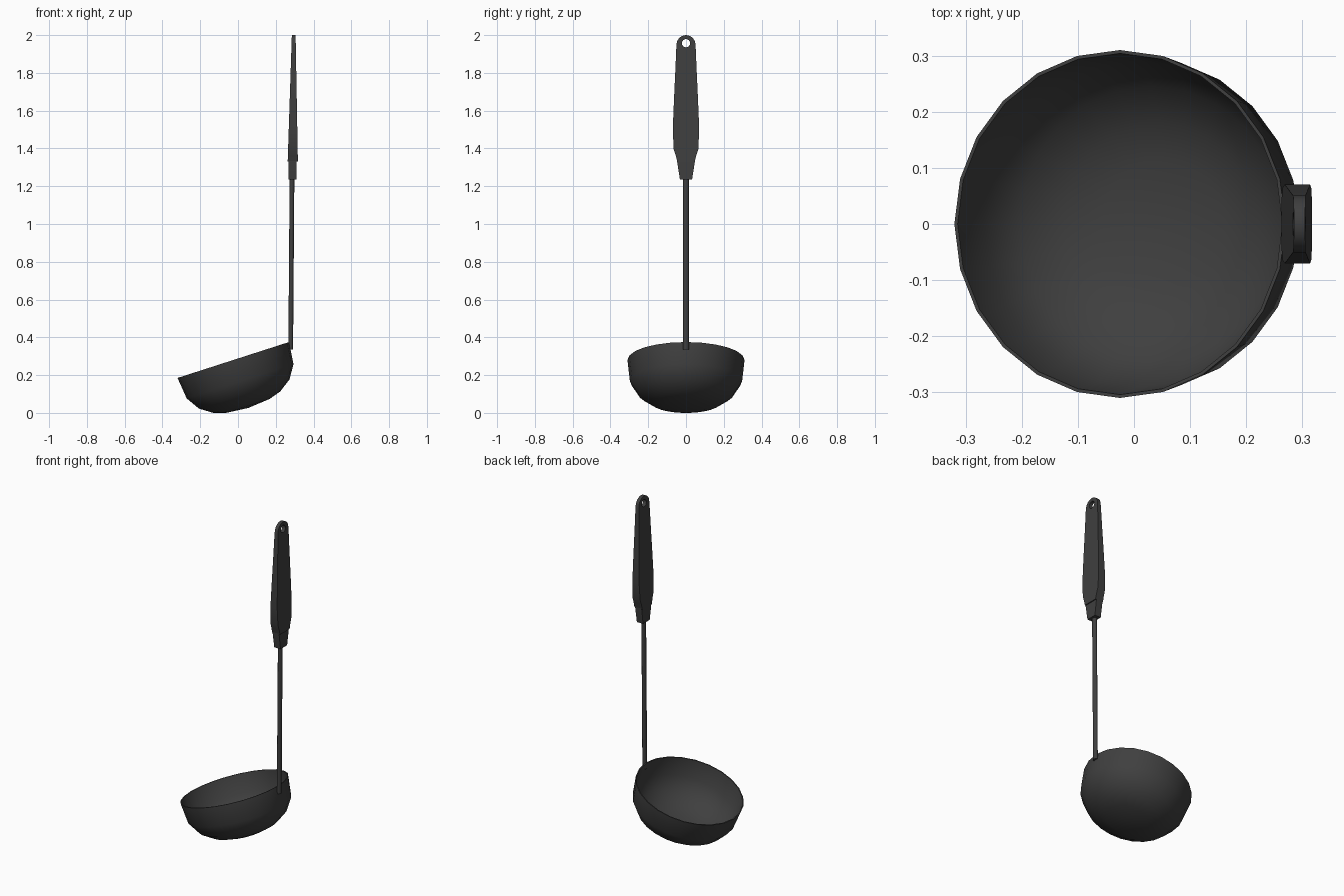
import bpy, bmesh
from math import sin, cos, pi, atan2, radians
from mathutils import Vector, Matrix

cube = bpy.data.objects.get("Cube")
if cube:
    bpy.data.objects.remove(cube)

COLOUR = (0.05, 0.05, 0.05, 1)
dark = bpy.data.materials.new("charcoal")
dark.use_nodes = True
dark.diffuse_color = COLOUR
dark.node_tree.nodes["Principled BSDF"].inputs["Base Color"].default_value = COLOUR


def finish(bm, name, angle):
    bmesh.ops.recalc_face_normals(bm, faces=bm.faces)
    mesh = bpy.data.meshes.new(name)
    bm.to_mesh(mesh)
    bm.free()
    obj = bpy.data.objects.new(name, mesh)
    bpy.context.collection.objects.link(obj)
    mesh.materials.append(dark)
    bpy.ops.object.select_all(action="DESELECT")
    obj.select_set(True)
    bpy.context.view_layer.objects.active = obj
    bpy.ops.object.shade_smooth_by_angle(angle=radians(angle))
    return obj


def loft(bm, rings):
    """Skin a list of equal-length point rings and cap both ends."""
    loops = [[bm.verts.new(p) for p in ring] for ring in rings]
    n = len(loops[0])
    for a, b in zip(loops, loops[1:]):
        for i in range(n):
            j = (i + 1) % n
            bm.faces.new((a[i], a[j], b[j], b[i]))
    bm.faces.new(loops[0])
    bm.faces.new(loops[-1])


# Bowl: thin spun shell, tipped so the rim rises towards the handle
wall = 0.006
outer = [(0, -0.266), (0.12, -0.255), (0.185, -0.235), (0.252, -0.189), (0.297, -0.118), (0.31, 0)]
inner = [(max(r - wall, 0), z + (wall if z else 0)) for r, z in reversed(outer)]
bm = bmesh.new()
points = [bm.verts.new((r, 0, z)) for r, z in outer + inner]
edges = [bm.edges.new(pair) for pair in zip(points, points[1:])]
bmesh.ops.spin(bm, geom=points + edges, axis=(0, 0, 1), cent=(0, 0, 0),
               steps=24, angle=2 * pi, use_merge=True)
bmesh.ops.remove_doubles(bm, verts=bm.verts, dist=0.0005)
tilt = atan2(0.19, 0.59)
bm.transform(Matrix.Translation((-0.025, 0, 0.28)) @ Matrix.Rotation(-tilt, 4, "Y"))
finish(bm, "bowl", 40)

# Rod: slim round bar leaning slightly outwards
bm = bmesh.new()
loft(bm, [[(x + 0.0125 * cos(k * pi / 6), 0.015 * sin(k * pi / 6), z) for k in range(12)]
          for x, z in ((0.279, 0.335), (0.286, 1.26))])
finish(bm, "rod", 40)

# Collar: tapered block between rod and grip
bm = bmesh.new()
loft(bm, [[(0.289 + sx * t, sy * w, z) for sx, sy in ((-1, -1), (1, -1), (1, 1), (-1, 1))]
          for w, t, z in ((0.032, 0.021, 1.235), (0.047, 0.022, 1.33), (0.047, 0.022, 1.36))])
finish(bm, "collar", 30)

# Grip: outlined slab with a hanging hole, thinning towards the top
side = [(0.046, 1.33), (0.055, 1.365), (0.065, 1.395), (0.07, 1.5),
        (0.064, 1.65), (0.057, 1.8), (0.051, 1.94)]
crown = [(0.05 * cos(k * pi / 12), 1.95 + 0.05 * sin(k * pi / 12)) for k in range(1, 12)]
outline = side + crown + [(-y, z) for y, z in reversed(side)]
hole = [(0.022 * cos(k * pi / 8), 1.957 + 0.022 * sin(k * pi / 8)) for k in range(16)]
bm = bmesh.new()
edges = []
for ring in (outline, hole):
    vs = [bm.verts.new((0, y, z)) for y, z in ring]
    edges += [bm.edges.new((vs[i - 1], vs[i])) for i in range(len(vs))]
bmesh.ops.triangle_fill(bm, edges=edges, use_beauty=True, normal=(1, 0, 0))
front = list(bm.verts)
extruded = bmesh.ops.extrude_face_region(bm, geom=list(bm.faces), use_keep_orig=True)
back = [g for g in extruded["geom"] if isinstance(g, bmesh.types.BMVert)]
for verts, sign in ((front, -1), (back, 1)):
    for v in verts:
        t = (v.co.z - 1.33) / 0.67
        v.co.x = 0.29 + 0.005 * t + sign * (0.027 - 0.017 * t)
finish(bm, "grip", 35)
